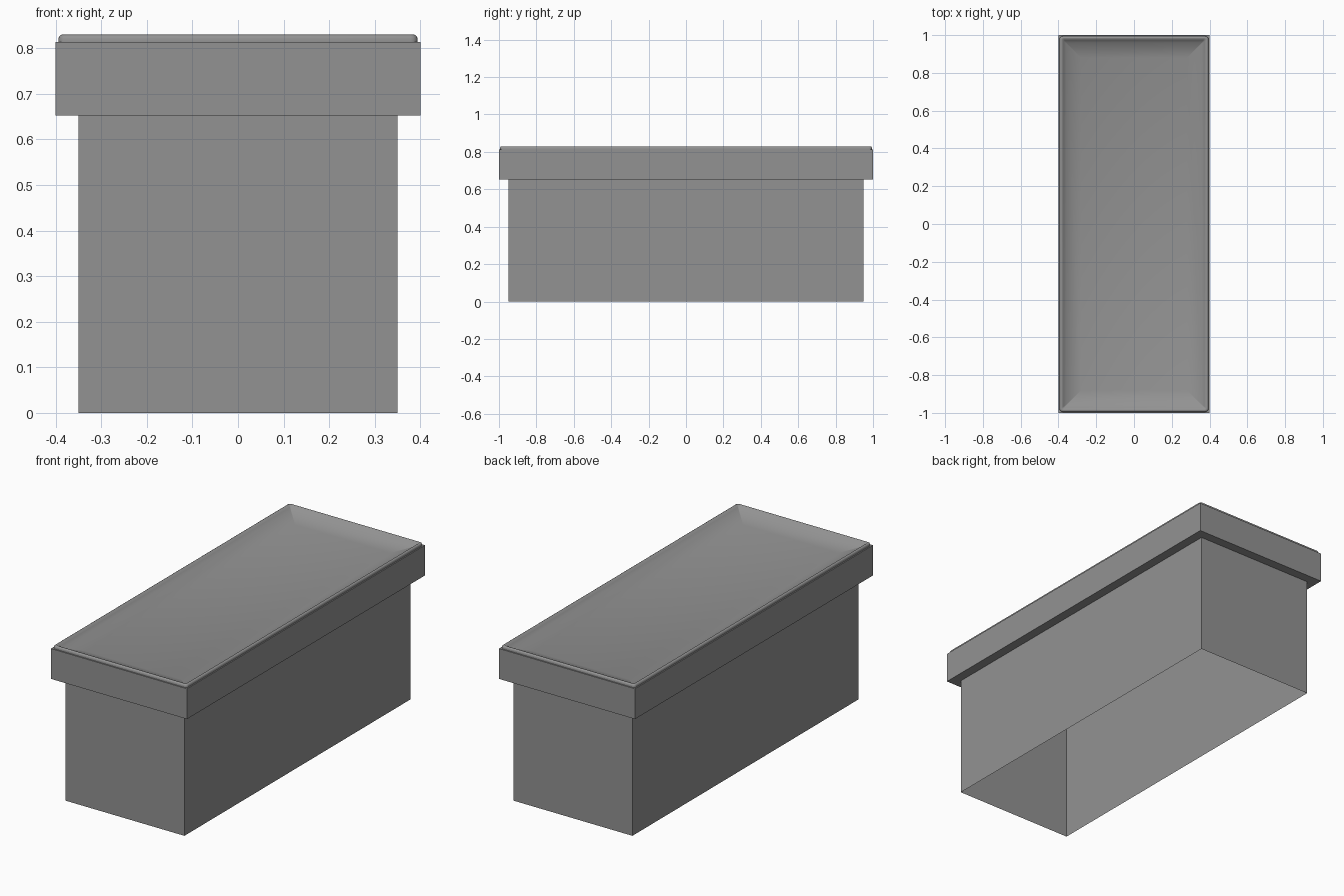
import bpy, bmesh, math

cube = bpy.data.objects.get("Cube")
if cube:
    bpy.data.objects.remove(cube, do_unlink=True)

HALF_X, HALF_Y = 0.40, 1.00   # outer half size of the lid
CORNER_STEPS = 4

grey = bpy.data.materials.new("plain_grey")
grey.use_nodes = True
colour = (0.29, 0.29, 0.29, 1)
grey.diffuse_color = colour
grey.node_tree.nodes["Principled BSDF"].inputs["Base Color"].default_value = colour


def ring(bm, inset, z, radius):
    """Rounded rectangle of vertices, inset from the lid's outline."""
    verts = []
    for i, (sx, sy) in enumerate([(1, 1), (-1, 1), (-1, -1), (1, -1)]):
        cx = sx * (HALF_X - inset - radius)
        cy = sy * (HALF_Y - inset - radius)
        for k in range(CORNER_STEPS + 1):
            a = math.pi / 2 * (i + k / CORNER_STEPS)
            verts.append(bm.verts.new((cx + radius * math.cos(a),
                                       cy + radius * math.sin(a), z)))
    return verts


def loft(name, profile, cap=False):
    """Skin a list of (inset, height, corner radius) rings."""
    bm = bmesh.new()
    rings = [ring(bm, *p) for p in profile]
    for low, high in zip(rings, rings[1:]):
        n = len(low)
        for i in range(n):
            j = (i + 1) % n
            bm.faces.new((low[i], low[j], high[j], high[i]))
    if cap:
        bm.faces.new(rings[-1])
    bmesh.ops.remove_doubles(bm, verts=bm.verts, dist=0.0001)
    mesh = bpy.data.meshes.new(name)
    bm.to_mesh(mesh)
    bm.free()
    mesh.materials.append(grey)
    obj = bpy.data.objects.new(name, mesh)
    bpy.context.collection.objects.link(obj)
    bpy.ops.object.select_all(action='DESELECT')
    obj.select_set(True)
    bpy.context.view_layer.objects.active = obj
    bpy.ops.object.shade_smooth_by_angle(angle=math.radians(40))
    return obj


# Thin-walled body, open underneath
loft("box_body", [(0.05, 0, 0), (0.05, 0.653, 0)])

# Overhanging lid: underside lip, straight sides and narrow ledge
loft("lid_band", [(0.05, 0.653, 0), (0, 0.653, 0),
                  (0, 0.814, 0), (0.006, 0.814, 0.015)])

# Rounded rim falling to a shallow sunken panel
loft("lid_top", [(0.006, 0.814, 0.015), (0.006, 0.822, 0.015),
                 (0.008, 0.827, 0.014), (0.013, 0.830, 0.012),
                 (0.019, 0.829, 0.010), (0.028, 0.821, 0.006),
                 (0.040, 0.810, 0.003), (0.120, 0.786, 0)], cap=True)
